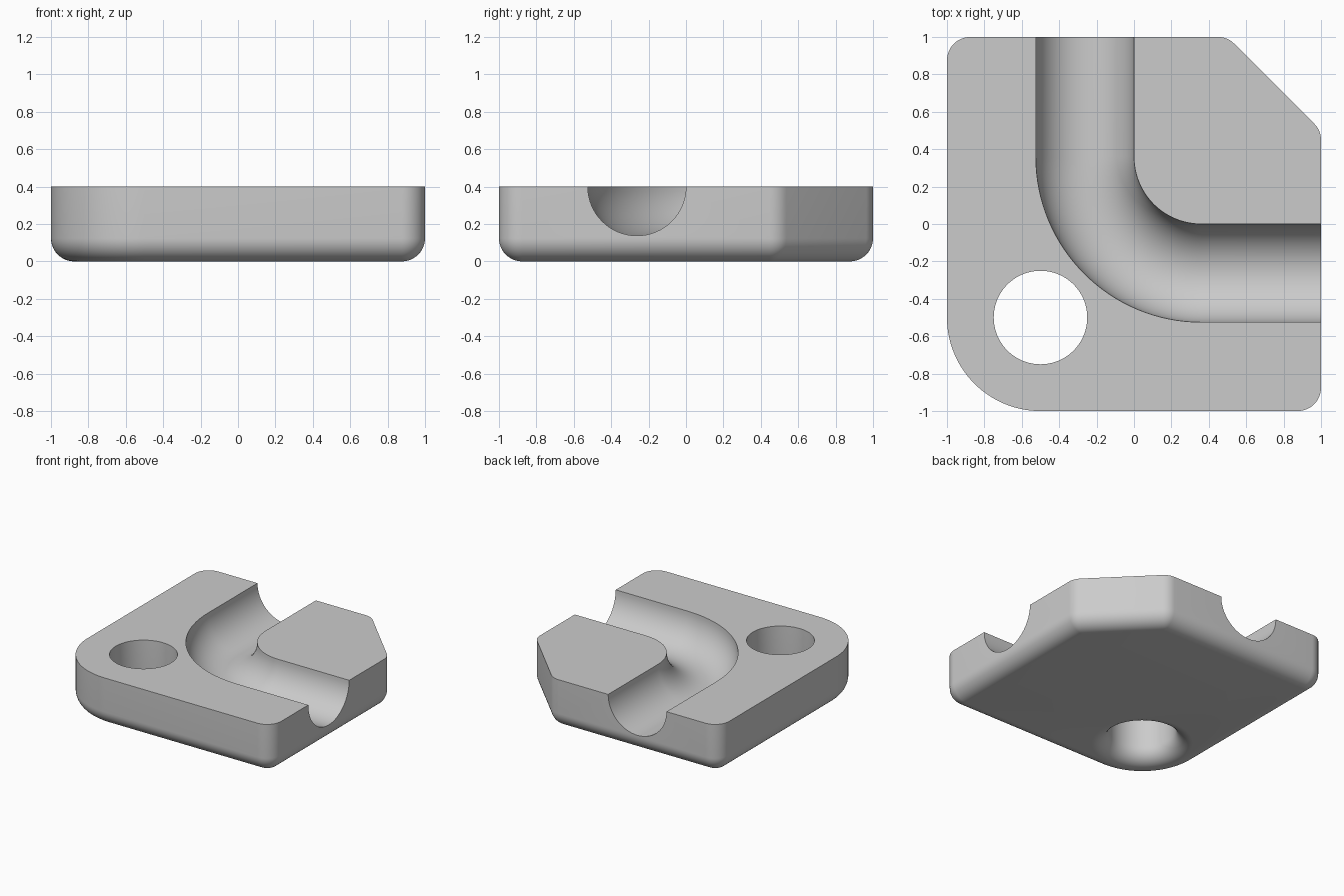
import bpy, bmesh, math
from mathutils import Vector

if "Cube" in bpy.data.objects:
    bpy.data.objects.remove(bpy.data.objects["Cube"])

HEIGHT, FILLET = 0.4, 0.125
GROOVE_R, BEND_R, BEND_C = 0.2625, 0.6225, 0.36


def make_object(name, bm):
    bmesh.ops.recalc_face_normals(bm, faces=bm.faces)
    mesh = bpy.data.meshes.new(name)
    bm.to_mesh(mesh)
    bm.free()
    ob = bpy.data.objects.new(name, mesh)
    bpy.context.collection.objects.link(ob)
    return ob


def loft(name, rings):
    """Closed solid through a list of equally long rings of points."""
    bm = bmesh.new()
    loops = [[bm.verts.new(p) for p in ring] for ring in rings]
    n = len(loops[0])
    for a, b in zip(loops, loops[1:]):
        for i in range(n):
            j = (i + 1) % n
            bm.faces.new((a[i], a[j], b[j], b[i]))
    bm.faces.new(loops[0])
    bm.faces.new(loops[-1])
    bmesh.ops.remove_doubles(bm, verts=bm.verts, dist=1e-5)
    return make_object(name, bm)


def outline(inset, z):
    """Plan outline with rounded corners, shrunk by inset."""
    r = FILLET
    t = r * math.tan(math.pi / 8)
    # centre x, centre y, radius, start angle, end angle, steps
    corners = [(-0.5, -0.5, 0.5, 180, 270, 32),
               (1 - r, -1 + r, r, 270, 360, 12),
               (1 - r, 0.5 - t, r, 0, 45, 6),
               (0.5 - t, 1 - r, r, 45, 90, 6),
               (-1 + r, 1 - r, r, 90, 180, 12)]
    pts = []
    for cx, cy, rad, a0, a1, n in corners:
        for i in range(n + 1):
            a = math.radians(a0 + (a1 - a0) * i / n)
            pts.append((cx + (rad - inset) * math.cos(a),
                        cy + (rad - inset) * math.sin(a), z))
    return pts


def fillet_steps(r, n=12):
    """Inset and height pairs of a quarter-round, from the bottom up."""
    return [(r - r * math.sin(a), r - r * math.cos(a))
            for a in (math.pi / 2 * i / n for i in range(n + 1))]


def circle(r, z, n=96):
    return [(-0.5 + r * math.cos(2 * math.pi * i / n),
             -0.5 + r * math.sin(2 * math.pi * i / n), z) for i in range(n)]


# Block with rounded lower edge
rings = [outline(d, z) for d, z in fillet_steps(FILLET - 0.0005)]
block = loft("grooved_block", rings + [outline(0, HEIGHT)])

# Round hole, flared at the bottom
flare = fillet_steps(FILLET - 0.002)
hole = [circle(0.25 + flare[0][0], -0.1)]
hole += [circle(0.25 + d, z) for d, z in flare] + [circle(0.25, HEIGHT + 0.1)]
hole_cutter = loft("hole_cutter", hole)

# Half-round groove following a right-angle bend
path = [(Vector((BEND_C - BEND_R, 1.1)), Vector((1, 0)))]
for i in range(33):
    a = math.pi + math.pi / 2 * i / 32
    out = Vector((math.cos(a), math.sin(a)))
    path.append((Vector((BEND_C, BEND_C)) + out * BEND_R, -out))
path.append((Vector((1.1, BEND_C - BEND_R)), Vector((0, 1))))
section = [(-GROOVE_R, 0.15)]
section += [(GROOVE_R * math.cos(a), GROOVE_R * math.sin(a))
            for a in (math.pi + math.pi * i / 32 for i in range(33))]
section += [(GROOVE_R, 0.15)]
groove_cutter = loft("groove_cutter", [
    [(*(p + side * u), HEIGHT + v) for u, v in section] for p, side in path])

# Cut the block
for cutter in (hole_cutter, groove_cutter):
    mod = block.modifiers.new(cutter.name, 'BOOLEAN')
    mod.operation, mod.solver, mod.object = 'DIFFERENCE', 'EXACT', cutter
bpy.context.view_layer.objects.active = block
block.select_set(True)
for mod in list(block.modifiers):
    bpy.ops.object.modifier_apply(modifier=mod.name)
for cutter in (hole_cutter, groove_cutter):
    bpy.data.objects.remove(cutter)

# Plain grey surface, smooth rounds with crisp edges
grey = bpy.data.materials.new("light grey")
grey.diffuse_color = (0.6, 0.6, 0.6, 1)
grey.use_nodes = True
grey.node_tree.nodes["Principled BSDF"].inputs["Base Color"].default_value = grey.diffuse_color
block.data.materials.clear()
block.data.materials.append(grey)
for poly in block.data.polygons:
    poly.material_index = 0
bpy.ops.object.shade_smooth_by_angle(angle=math.radians(30))
